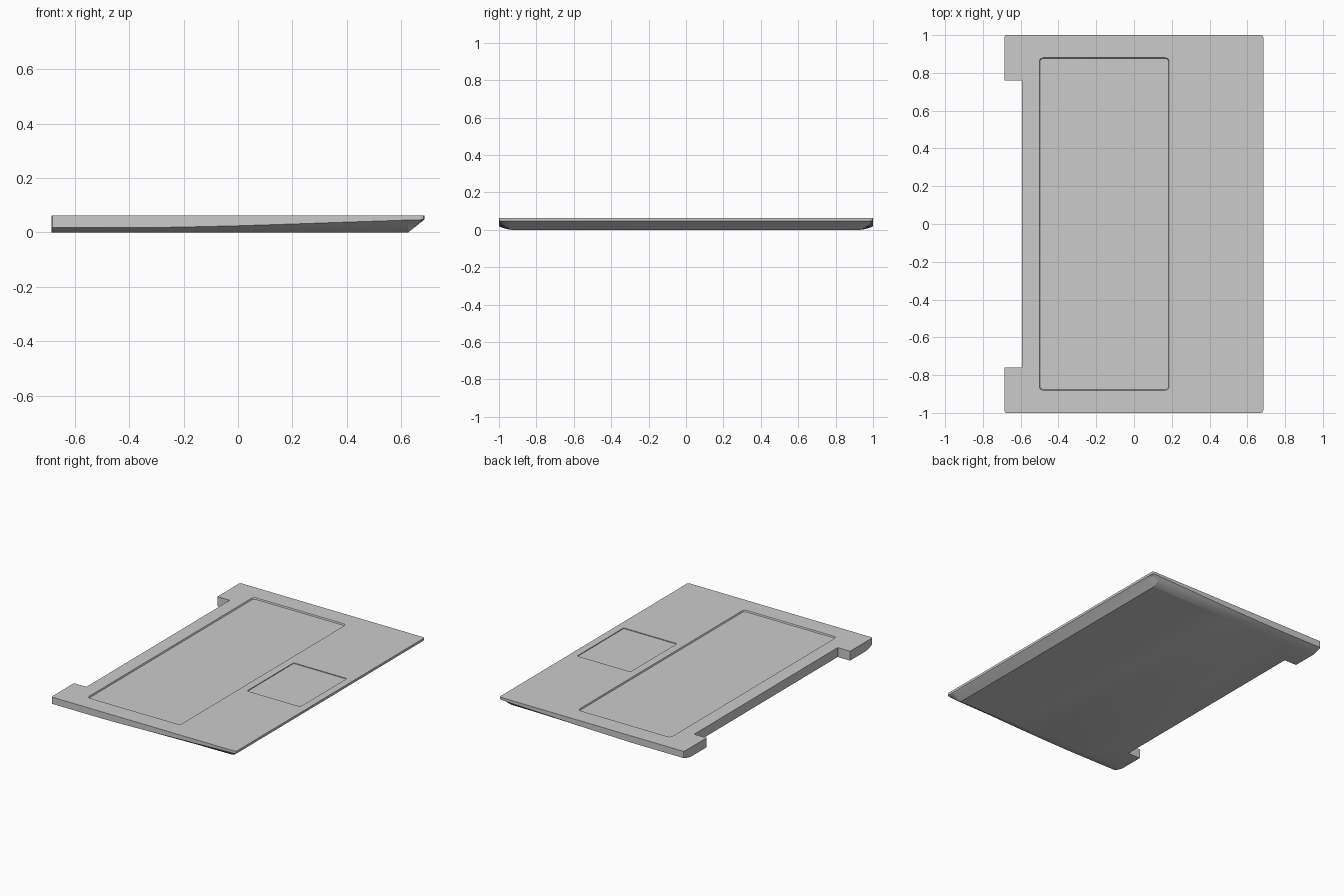
import bpy, bmesh, math

if "Cube" in bpy.data.objects:
    bpy.data.objects.remove(bpy.data.objects["Cube"])

TOP = 0.063


def make_object(name, bm):
    bmesh.ops.recalc_face_normals(bm, faces=bm.faces)
    mesh = bpy.data.meshes.new(name)
    bm.to_mesh(mesh)
    bm.free()
    obj = bpy.data.objects.new(name, mesh)
    bpy.context.collection.objects.link(obj)
    return obj


def loft(name, rings):
    """Skin a list of equal-length closed rings and cap both ends."""
    bm = bmesh.new()
    loops = [[bm.verts.new(p) for p in ring] for ring in rings]
    n = len(loops[0])
    for a, b in zip(loops, loops[1:]):
        for i in range(n):
            j = (i + 1) % n
            bm.faces.new((a[i], a[j], b[j], b[i]))
    bm.faces.new(loops[0])
    bm.faces.new(loops[-1])
    return make_object(name, bm)


def rounded_rect(x0, x1, y0, y1, r, z, steps=5):
    pts = []
    corners = [(x1 - r, y1 - r), (x0 + r, y1 - r), (x0 + r, y0 + r), (x1 - r, y0 + r)]
    for k, (cx, cy) in enumerate(corners):
        for s in range(steps + 1):
            a = math.pi / 2 * (k + s / steps)
            pts.append((cx + r * math.cos(a), cy + r * math.sin(a), z))
    return pts


def section(x, half_width, edge_z, bottom_z, inset=0.065):
    """Cross-section: flat top, short side wall, bulged underside edge."""
    side = [(half_width, TOP), (half_width, edge_z)]
    for t, bulge in ((0.3, 0.12), (0.65, 0.12)):
        side.append((half_width - inset * t,
                     edge_z + (bottom_z - edge_z) * min(1, t + bulge)))
    side.append((half_width - inset, bottom_z))
    ring = side + [(-y, z) for y, z in reversed(side)]
    return [(x, y, z) for y, z in ring]


# Laptop base shell: (x, half width, side lower edge, underside height)
stations = [
    (-0.685, 0.992, 0.018, 0), (-0.682, 0.998, 0.018, 0), (-0.675, 1, 0.018, 0),
    (-0.3, 1, 0.018, 0), (-0.15, 1, 0.021, 0), (0.0, 1, 0.0245, 0),
    (0.2, 1, 0.031, 0), (0.4, 1, 0.038, 0), (0.625, 1, 0.0455, 0),
    (0.67, 1, 0.0465, 0.0353), (0.681, 0.996, 0.047, 0.0439),
    (0.685, 0.986, 0.047, 0.047),
]
base = loft("laptop_base", [section(*s) for s in stations])


def cut(name, bottom, top):
    cutter = loft(name, [bottom, top])
    cutter.hide_render = True
    mod = base.modifiers.new(name, "BOOLEAN")
    mod.operation = "DIFFERENCE"
    mod.solver = "EXACT"
    mod.object = cutter
    bpy.context.view_layer.objects.active = base
    bpy.ops.object.modifier_apply(modifier=name)
    bpy.data.objects.remove(cutter, do_unlink=True)


# Hinge notch in the rear edge
notch = (-0.8, -0.593, -0.76, 0.76, 0.002)
cut("hinge_notch", rounded_rect(*notch, -0.1, 1), rounded_rect(*notch, 0.2, 1))

# Keyboard recess with slightly sloped walls
d = 0.009
cut("keyboard_recess",
    rounded_rect(-0.498, 0.183, -0.877, 0.877, 0.02, TOP - d),
    rounded_rect(-0.505, 0.19, -0.884, 0.884, 0.024, TOP + d))

# Touchpad recess
pad = (0.24, 0.635, -0.247, 0.247, 0.003)
cut("touchpad_recess", rounded_rect(*pad, TOP - 0.005, 2), rounded_rect(*pad, TOP + 0.02, 2))

# Smooth the gentle curves, keep edges crisp
bpy.ops.object.select_all(action="DESELECT")
base.select_set(True)
bpy.context.view_layer.objects.active = base
bpy.ops.object.shade_smooth_by_angle(angle=math.radians(15))
